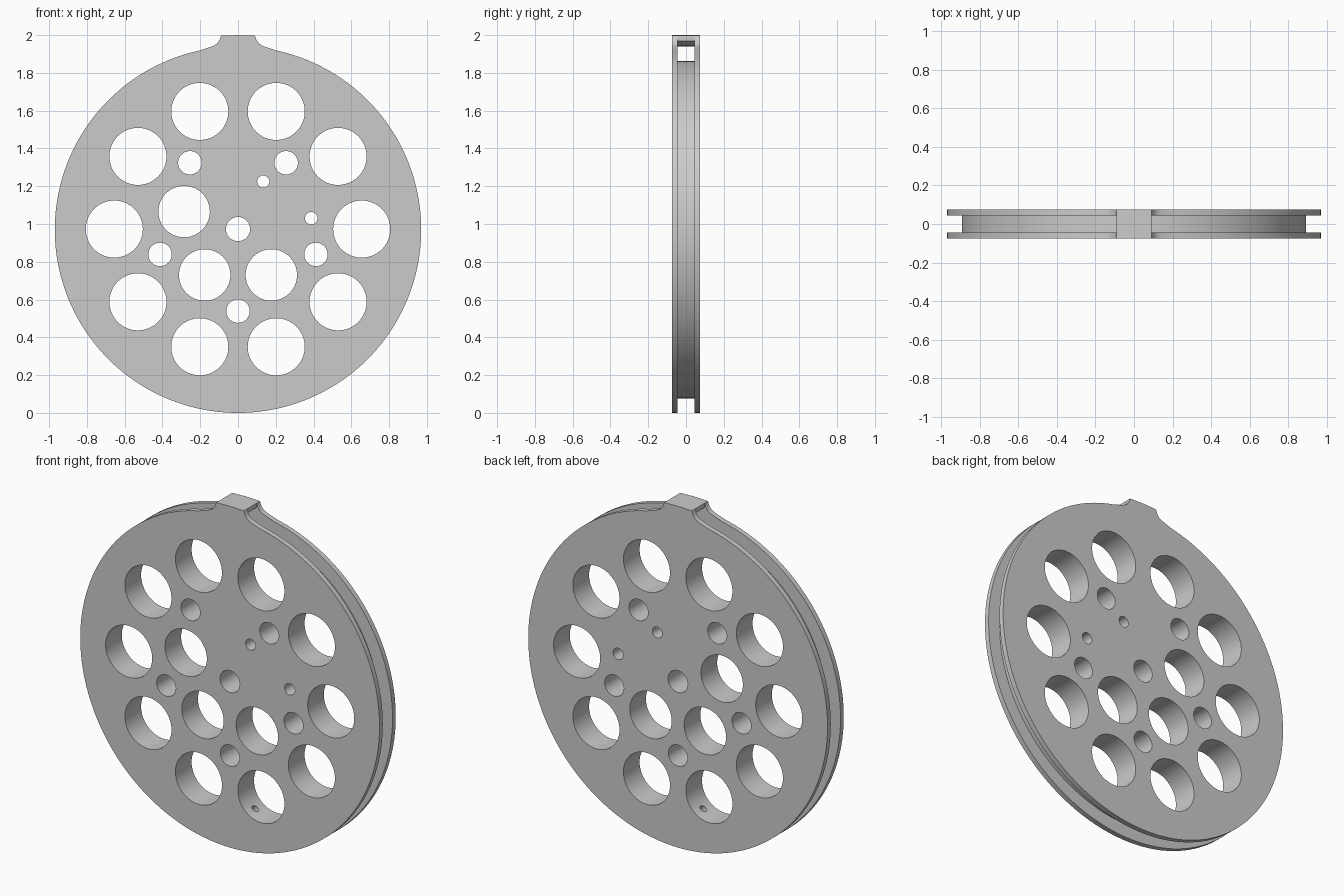
import bpy, bmesh, math
from mathutils import Matrix, Vector

if "Cube" in bpy.data.objects:
    bpy.data.objects.remove(bpy.data.objects["Cube"], do_unlink=True)

CENTRE = 0.97        # height of the wheel axis
RADIUS = 0.97
GROOVE_RADIUS = 0.893
HALF_THICK = 0.075
HALF_GROOVE = 0.045


def make_object(name, bm):
    bmesh.ops.recalc_face_normals(bm, faces=bm.faces)
    mesh = bpy.data.meshes.new(name)
    bm.to_mesh(mesh)
    bm.free()
    obj = bpy.data.objects.new(name, mesh)
    bpy.context.collection.objects.link(obj)
    return obj


def polar(radius, angle):
    """Point on the disc plane; angle is clockwise from the top."""
    return radius * math.sin(angle), CENTRE + radius * math.cos(angle)


def add_cylinder(bm, start, end, radius, segments):
    start, end = Vector(start), Vector(end)
    axis = end - start
    turn = axis.to_track_quat('Z', 'Y').to_matrix().to_4x4()
    bmesh.ops.create_cone(bm, cap_ends=True, segments=segments,
                          radius1=radius, radius2=radius, depth=axis.length,
                          matrix=Matrix.Translation((start + end) / 2) @ turn)


def cut(target, cutter):
    cutter.hide_render = True
    mod = target.modifiers.new("cut", 'BOOLEAN')
    mod.operation = 'DIFFERENCE'
    mod.solver = 'EXACT'
    mod.object = cutter
    bpy.context.view_layer.objects.active = target
    bpy.ops.object.modifier_apply(modifier=mod.name)
    bpy.data.objects.remove(cutter, do_unlink=True)


# Disc outline with the filleted tab on top
fillet = [(0.09, 1.997), (0.097, 1.975), (0.112, 1.954),
          (0.135, 1.941), (0.165, 1.931)]
start = math.asin(0.2 / RADIUS)
steps = 160
outline = [(0, 2.0)] + fillet
outline += [polar(RADIUS, start + (2 * math.pi - 2 * start) * i / steps)
            for i in range(steps + 1)]
outline += [(-x, z) for x, z in reversed(fillet)]

bm = bmesh.new()
face = bm.faces.new([bm.verts.new((x, -HALF_THICK, z)) for x, z in outline])
side = bmesh.ops.extrude_face_region(bm, geom=[face])["geom"]
bmesh.ops.translate(bm, vec=(0, 2 * HALF_THICK, 0),
                    verts=[v for v in side if isinstance(v, bmesh.types.BMVert)])
wheel = make_object("grooved_wheel", bm)

# Rim groove, tunnelling under the tab with flared mouths
mouth = math.radians(5)
sections = [(0, RADIUS), (mouth * 0.5, RADIUS + 0.003), (mouth, 1.003)]
around = [(mouth + 0.002 + (2 * math.pi - 2 * mouth - 0.004) * i / steps, 1.1)
          for i in range(steps + 1)]
sections += around + [(-a, r) for a, r in reversed(sections[1:])]

bm = bmesh.new()
rings = []
for angle, outer in sections:
    corners = [(GROOVE_RADIUS, -1), (outer, -1), (outer, 1), (GROOVE_RADIUS, 1)]
    ring = []
    for radius, s in corners:
        x, z = polar(radius, angle)
        ring.append(bm.verts.new((x, s * HALF_GROOVE, z)))
    rings.append(ring)
for i, ring in enumerate(rings):
    nxt = rings[(i + 1) % len(rings)]
    for k in range(4):
        j = (k + 1) % 4
        bm.faces.new((ring[k], ring[j], nxt[j], nxt[k]))
cut(wheel, make_object("groove_cutter", bm))

# Through holes: (pitch radius, angles from +x in degrees, hole radius)
patterns = [
    (0, [0], 0.064),
    (0.655, range(0, 360, 36), 0.151),
    (0.434, range(54, 360, 72), 0.062),
    (0.3, [162, 234, 306], 0.136),
    (0.285, [62], 0.032),
    (0.392, [8.5], 0.033),
]
bm = bmesh.new()
for pitch, angles, hole in patterns:
    for a in angles:
        x = pitch * math.cos(math.radians(a))
        z = CENTRE + 0.003 + pitch * math.sin(math.radians(a))
        add_cylinder(bm, (x, -0.2, z), (x, 0.2, z), hole, 64)
cut(wheel, make_object("hole_cutter", bm))

# Slanted cord holes from the groove floor into the two lowest holes
for s in (-1, 1):
    bm = bmesh.new()
    add_cylinder(bm, (-s * 0.015, 0, 0.055), (s * 0.2, 0, 0.35), 0.02, 24)
    cut(wheel, make_object("cord_hole_cutter", bm))

# Plain grey finish
grey = bpy.data.materials.new("plain_grey")
grey.use_nodes = True
colour = (0.6, 0.6, 0.6, 1)
grey.diffuse_color = colour
grey.node_tree.nodes["Principled BSDF"].inputs["Base Color"].default_value = colour
wheel.data.materials.clear()
wheel.data.materials.append(grey)
for poly in wheel.data.polygons:
    poly.material_index = 0

bpy.ops.object.select_all(action='DESELECT')
wheel.select_set(True)
bpy.context.view_layer.objects.active = wheel
bpy.ops.object.shade_smooth_by_angle(angle=math.radians(30))
